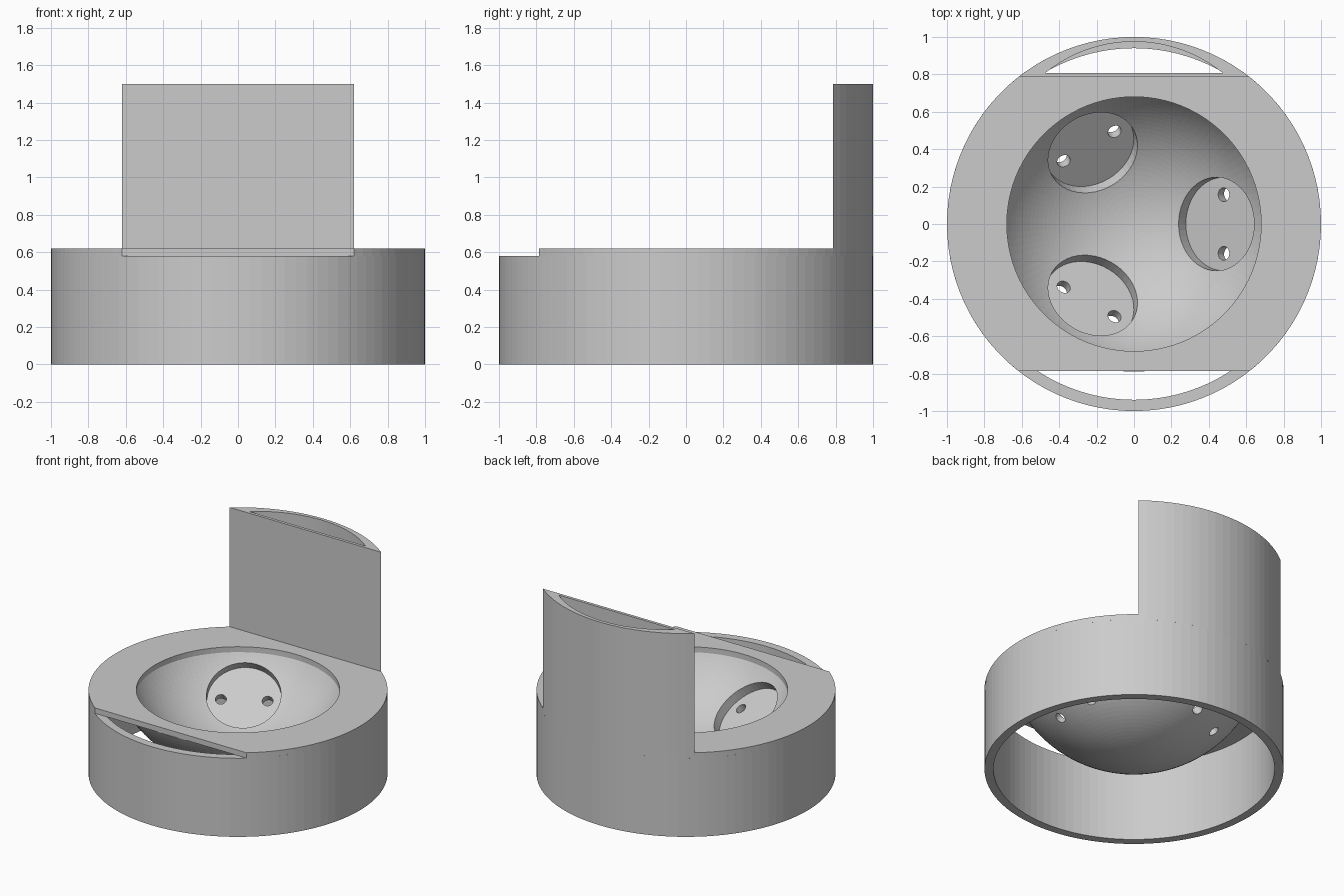
import bpy, bmesh, math
from mathutils import Matrix, Vector

if "Cube" in bpy.data.objects:
    bpy.data.objects.remove(bpy.data.objects["Cube"])

N = 100                      # sides of the round parts
FLAT = 0.785                 # y of the front and back flats
DECK_LOW, DECK_TOP, TOWER_TOP = 0.58, 0.62, 1.5
CENTRE, R_IN, R_OUT = 0.98, 0.79, 0.885   # bowl sphere


def finish(bm, name):
    bmesh.ops.remove_doubles(bm, verts=bm.verts, dist=1e-5)
    bmesh.ops.recalc_face_normals(bm, faces=bm.faces)
    mesh = bpy.data.meshes.new(name)
    bm.to_mesh(mesh)
    bm.free()
    ob = bpy.data.objects.new(name, mesh)
    bpy.context.collection.objects.link(ob)
    return ob


def arc(r, a0, a1, n, cx=0.0, cy=0.0):
    return [(cx + r * math.cos(a0 + (a1 - a0) * i / n),
             cy + r * math.sin(a0 + (a1 - a0) * i / n)) for i in range(n + 1)]


def prism(name, outline, z0, z1):
    bm = bmesh.new()
    face = bm.faces.new([bm.verts.new((x, y, z0)) for x, y in outline])
    ext = bmesh.ops.extrude_face_region(bm, geom=[face])
    bmesh.ops.translate(bm, vec=(0, 0, z1 - z0),
                        verts=[g for g in ext["geom"] if isinstance(g, bmesh.types.BMVert)])
    return finish(bm, name)


def lathe(name, profile):
    bm = bmesh.new()
    vs = [bm.verts.new((r, 0, z)) for r, z in profile]
    es = [bm.edges.new((vs[i], vs[(i + 1) % len(vs)])) for i in range(len(vs))
          if max(profile[i][0], profile[(i + 1) % len(vs)][0]) > 1e-6]
    bmesh.ops.spin(bm, geom=vs + es, cent=(0, 0, 0), axis=(0, 0, 1),
                   angle=2 * math.pi, steps=N, use_merge=False)
    return finish(bm, name)


def cylinder(name, r, depth, matrix, n=48):
    bm = bmesh.new()
    bmesh.ops.create_cone(bm, cap_ends=True, segments=n, radius1=r, radius2=r,
                          depth=depth, matrix=matrix)
    return finish(bm, name)


def cut(ob, cutters):
    for c in cutters:
        c.hide_render = True
        mod = ob.modifiers.new("cut", "BOOLEAN")
        mod.operation, mod.solver, mod.object = "DIFFERENCE", "EXACT", c
    dg = bpy.context.evaluated_depsgraph_get()
    mesh = bpy.data.meshes.new_from_object(ob.evaluated_get(dg))
    ob.modifiers.clear()
    ob.data = mesh
    for c in cutters:
        bpy.data.objects.remove(c)


# Outer ring wall
lathe("base_ring", [(1, 0), (1, DECK_LOW), (0.94, DECK_LOW), (0.94, 0)])

# Deck: disc with flats front and back, and a round opening
a = math.asin(FLAT)
deck = prism("deck", arc(1, -a, a, 28) + arc(1, math.pi - a, math.pi + a, 28),
             DECK_LOW, DECK_TOP)
cut(deck, [cylinder("deck_hole", 0.68, 0.5, Matrix.Translation((0, 0, 0.6)), N)])

# Hollow tower rising from the back of the ring
tower = prism("back_tower", arc(1, a, math.pi - a, 22), DECK_LOW, TOWER_TOP)
half, sag, y0 = 0.475, 0.168, 0.807
r = (half ** 2 + sag ** 2) / (2 * sag)
b = math.acos(half / r)
cut(tower, [prism("tower_hollow", arc(r, b, math.pi - b, 22, cy=y0 + sag - r), 0.4, 1.7)])

# Spherical bowl shell
def bowl_arc(R, n=28):
    end = math.acos((CENTRE - DECK_LOW) / R)
    return [(R * math.sin(end * i / n), CENTRE - R * math.cos(end * i / n))
            for i in range(n + 1)]

bowl = lathe("bowl", bowl_arc(R_OUT) + bowl_arc(R_IN)[::-1])

# Three round pockets in the bowl, each with two through holes
cutters = []
tilt, floor = math.radians(36), 0.816
for k in range(3):
    frame = (Matrix.Translation((0, 0, CENTRE))
             @ Matrix.Rotation(k * 2 * math.pi / 3, 4, "Z")
             @ Matrix.Rotation(-tilt, 4, "Y"))
    cutters.append(cylinder("pocket", 0.25, 0.2,
                            frame @ Matrix.Translation((0, 0, -floor + 0.1))))
    for s in (-1, 1):
        cutters.append(cylinder("pin_hole", 0.037, 0.3,
                                frame @ Matrix.Translation((0, s * 0.157, -floor)), 24))
cut(bowl, cutters)
